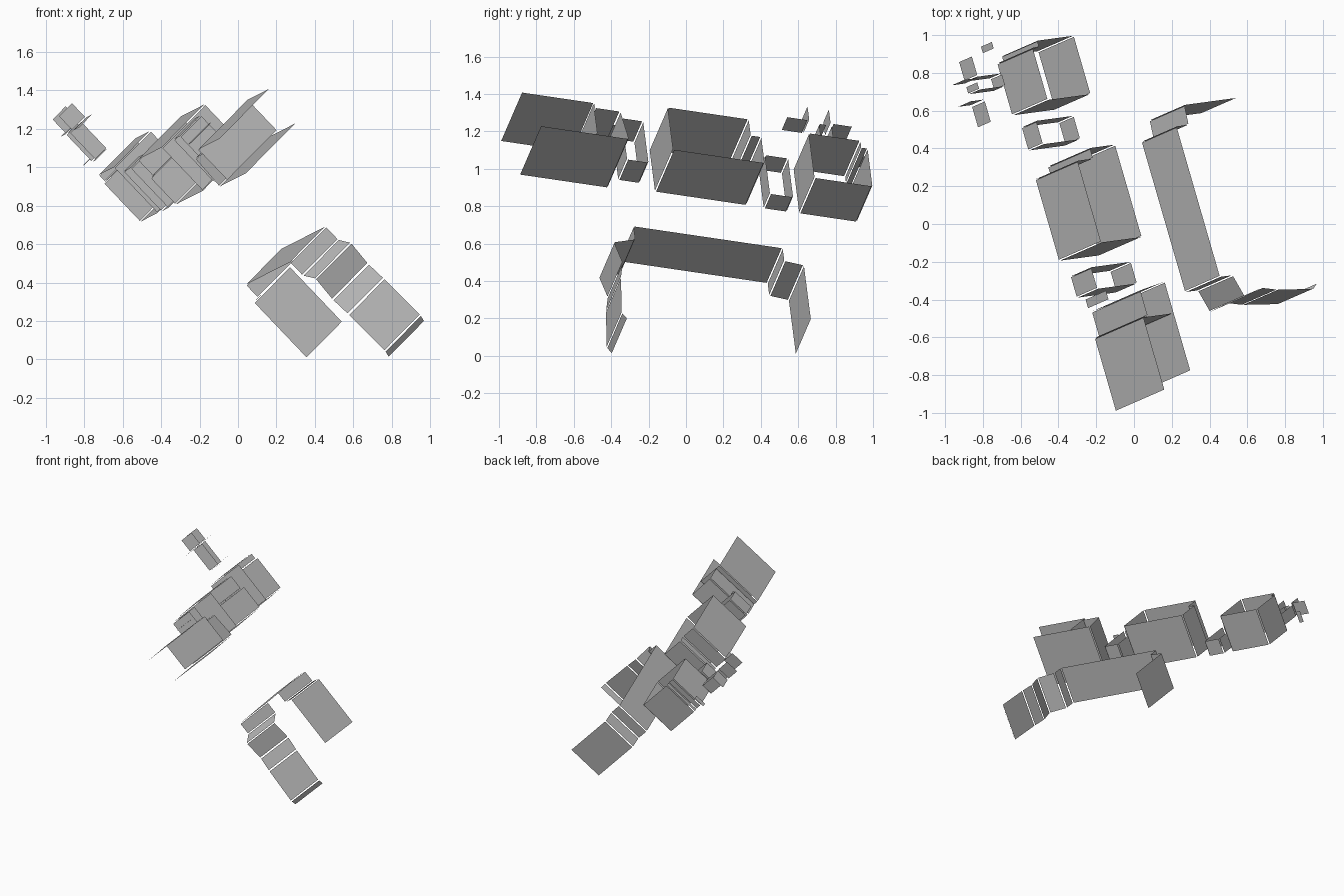
import bpy, bmesh
from mathutils import Vector

cube = bpy.data.objects.get("Cube")
if cube:
    bpy.data.objects.remove(cube, do_unlink=True)

# Tilted frame shared by every panel: length, depth and width directions
LENGTH = Vector((0.275, -0.951, 0.140))
DEPTH = Vector((0.687, 0.093, -0.721))
WIDTH = Vector((0.673, 0.294, 0.679))
GAP = 0.006

grey = bpy.data.materials.new("plain_grey")
grey.use_nodes = True
grey.diffuse_color = (0.5, 0.5, 0.5, 1)
grey.node_tree.nodes["Principled BSDF"].inputs["Base Color"].default_value = (0.5, 0.5, 0.5, 1)


def ribbon(name, width, *paths, closed=False):
    """Flat panels swept across the width along (length, depth) paths, with slits at the corners."""
    bm = bmesh.new()
    for path in paths:
        pts = [LENGTH * u + DEPTH * v for u, v in path]
        if closed:
            pts.append(pts[0])
        for a, b in zip(pts, pts[1:]):
            trim = (b - a).normalized() * min(GAP, (b - a).length * 0.1)
            a, b = a + trim, b - trim
            corners = (a + WIDTH * width[0], b + WIDTH * width[0],
                       b + WIDTH * width[1], a + WIDTH * width[1])
            bm.faces.new([bm.verts.new(p) for p in corners])
    mesh = bpy.data.meshes.new(name)
    bm.to_mesh(mesh)
    bm.free()
    mesh.materials.append(grey)
    obj = bpy.data.objects.new(name, mesh)
    bpy.context.collection.objects.link(obj)
    return obj


def box(u0, u1, v0, v1):
    return [(u0, v0), (u1, v0), (u1, v1), (u0, v1)]


# Long lower bracket with a flat rear leg and a bent front leg
ribbon("lower_bracket", (0.42, 0.693),
       [(-0.459, 0.297), (-0.459, -0.107), (-0.35, -0.118), (-0.35, -0.212),
        (0.488, -0.212), (0.488, -0.115), (0.612, -0.07), (0.577, 0.075),
        (0.598, 0.185), (0.62, 0.455), (0.592, 0.495)])

# Large middle sleeve, open at both sides, stepped at the rear
ribbon("middle_sleeve", (0.425, 0.755),
       [(-0.284, -0.773), (0.23, -0.773), (0.23, -1.085),
        (-0.225, -1.085), (-0.225, -0.965), (-0.284, -0.965)], closed=True)

# Front fork: two long plates joined by a stepped wall
ribbon("front_fork", (0.424, 0.805),
       [(0.996, -0.752), (0.496, -0.752), (0.525, -0.95), (0.668, -0.95),
        (0.668, -0.985), (1.08, -0.985)],
       [(0.672, -0.985), (0.672, -0.76)])

# Narrow links joining the larger parts
ribbon("front_link", (0.47, 0.63), box(0.33, 0.45, -1.08, -0.775), closed=True)
ribbon("front_link_step", (0.47, 0.63), [(0.46, -1.02), (0.52, -1.02)])
ribbon("rear_link", (0.415, 0.528), box(-0.515, -0.385, -1.065, -0.778), closed=True)

# Rear sleeve with a stepped corner
ribbon("rear_sleeve", (0.415, 0.693),
       [(-0.91, -0.78), (-0.585, -0.78), (-0.585, -1.11),
        (-0.875, -1.11), (-0.875, -1.06), (-0.91, -1.06)], closed=True)

# Small cross-shaped tip above the rear sleeve
ribbon("tip_arms", (0.415, 0.515),
       [(-0.915, -1.39), (-0.80, -1.39)],
       [(-0.665, -1.39), (-0.54, -1.39)],
       [(-0.79, -1.5), (-0.79, -1.39)],
       [(-0.67, -1.5), (-0.67, -1.39)])
ribbon("tip_stem", (0.415, 0.5),
       [(-0.774, -1.39), (-0.73, -1.39), (-0.73, -1.19)],
       [(-0.80, -1.39), (-0.80, -1.19), (-0.73, -1.19)],
       [(-0.98, -1.195), (-0.935, -1.195)])
